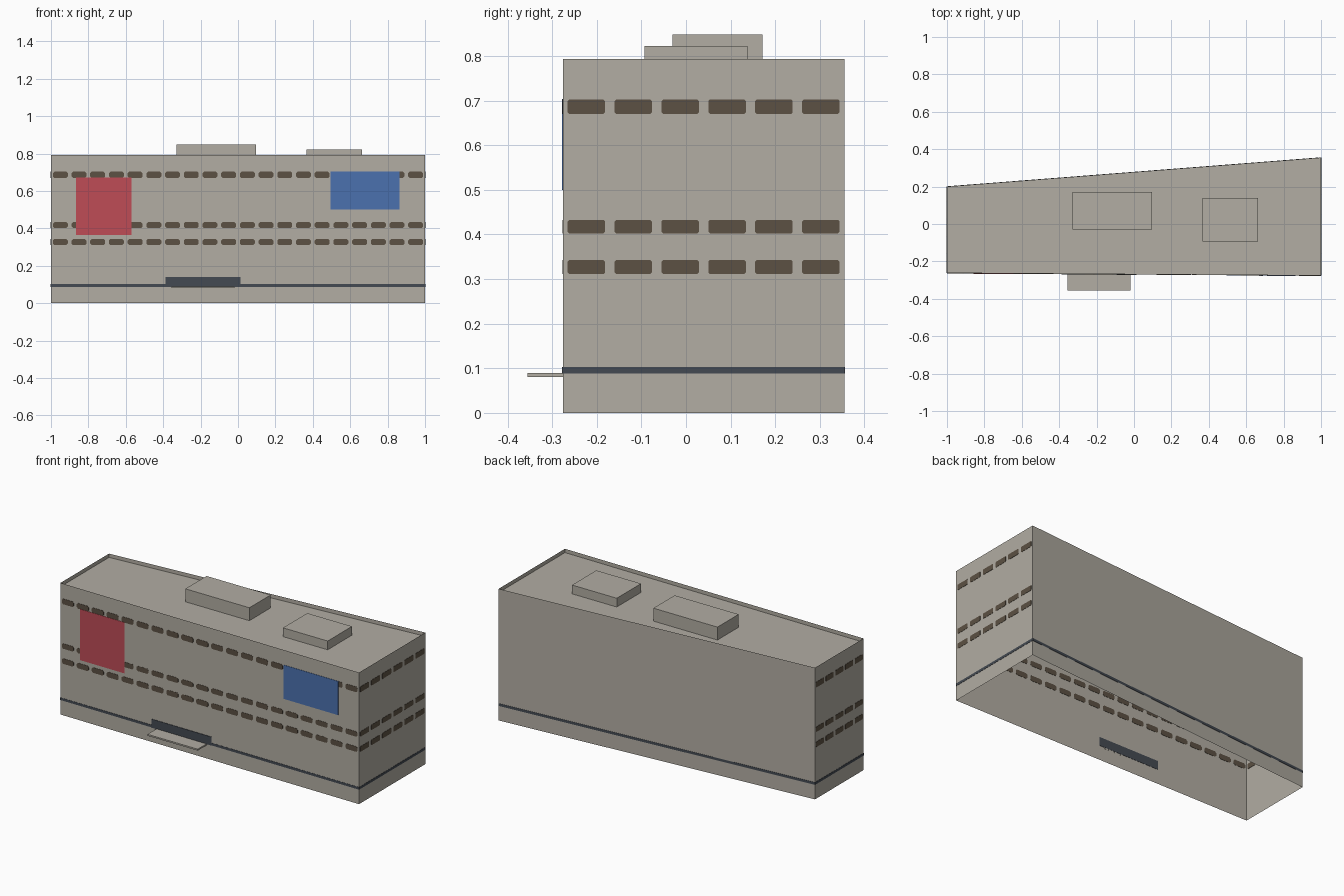
import bpy, bmesh
from mathutils import Vector

if "Cube" in bpy.data.objects:
    bpy.data.objects.remove(bpy.data.objects["Cube"])


def material(name, r, g, b):
    lin = [((c / 255 + 0.055) / 1.055) ** 2.4 for c in (r, g, b)]
    m = bpy.data.materials.new(name)
    m.diffuse_color = (*lin, 1)
    m.use_nodes = True
    m.node_tree.nodes["Principled BSDF"].inputs["Base Color"].default_value = m.diffuse_color
    return m


STONE = material("warm grey stone", 178, 173, 163)
GLASS = material("brown window", 92, 81, 67)
SLATE = material("dark slate", 68, 74, 82)
RED = material("red banner", 190, 76, 86)
BLUE = material("blue banner", 75, 113, 175)

# tapered footprint: front left, front right, back right, back left
FOOT = [Vector(p) for p in ((-1, -0.262), (1, -0.276), (1, 0.355), (-1, 0.2))]
WALL_TOP, ROOF_Z = 0.793, 0.77
ROWS = ((0.311, 0.343), (0.402, 0.433), (0.67, 0.703))


def finish(name, bm, mat):
    me = bpy.data.meshes.new(name)
    bm.to_mesh(me)
    bm.free()
    me.materials.append(mat)
    ob = bpy.data.objects.new(name, me)
    bpy.context.collection.objects.link(ob)
    return ob


def box(name, lo, hi, mat):
    bm = bmesh.new()
    bmesh.ops.create_cube(bm, size=1)
    for v in bm.verts:
        v.co = [l + (c + 0.5) * (h - l) for c, l, h in zip(v.co, lo, hi)]
    finish(name, bm, mat)


def plate(bm, side, u0, u1, z0, z1, inner, outer, cut=0.0):
    """Thin plate on a wall, from `inner` to `outer` along the outward normal."""
    a, b = FOOT[side], FOOT[(side + 1) % 4]
    d = (b - a).normalized()
    n = Vector((d.y, -d.x))
    if cut:
        pts = [(u0 + cut, z0), (u1 - cut, z0), (u1, z0 + cut), (u1, z1 - cut),
               (u1 - cut, z1), (u0 + cut, z1), (u0, z1 - cut), (u0, z0 + cut)]
    else:
        pts = [(u0, z0), (u1, z0), (u1, z1), (u0, z1)]
    rings = [[bm.verts.new((*(a + d * u + n * o), z)) for u, z in pts]
             for o in (inner, outer)]
    bm.faces.new(rings[1])
    bm.faces.new(rings[0][::-1])
    for i in range(len(pts)):
        j = (i + 1) % len(pts)
        bm.faces.new((rings[0][i], rings[0][j], rings[1][j], rings[1][i]))


# walls: open at the bottom, rising past the roof as a thin parapet
bm = bmesh.new()
low = [bm.verts.new((*p, 0)) for p in FOOT]
high = [bm.verts.new((*p, WALL_TOP)) for p in FOOT]
for i in range(4):
    j = (i + 1) % 4
    bm.faces.new((low[i], low[j], high[j], high[i]))
finish("outer_walls", bm, STONE)

# recessed flat roof
bm = bmesh.new()
bm.faces.new([bm.verts.new((*p, ROOF_Z)) for p in FOOT])
finish("roof", bm, STONE)

# rooftop plant rooms
box("large_roof_block", (-0.33, -0.03, ROOF_Z), (0.097, 0.172, 0.848), STONE)
box("small_roof_block", (0.365, -0.093, ROOF_Z), (0.663, 0.138, 0.823), STONE)

# window rows on the front and both ends, showing inside and outside
for side, count, name in ((0, 20, "front"), (1, 6, "right"), (3, 5, "left")):
    length = (FOOT[(side + 1) % 4] - FOOT[side]).length
    pitch = length / count
    bm = bmesh.new()
    for z0, z1 in ROWS:
        for k in range(count):
            plate(bm, side, (k + 0.1) * pitch, (k + 0.9) * pitch, z0, z1,
                  -0.0015, 0.0015, 0.008 if side == 0 else 0.004)
    finish(name + "_windows", bm, GLASS)

# dark band around the base
bm = bmesh.new()
for side in range(4):
    plate(bm, side, 0, (FOOT[(side + 1) % 4] - FOOT[side]).length,
          0.088, 0.103, 0.0002, 0.0015)
finish("base_band", bm, SLATE)

# banners and entrance sign board on the front
for name, x0, x1, z0, z1, inner, outer, mat in (
        ("red_panel", -0.867, -0.57, 0.365, 0.672, 0.001, 0.003, RED),
        ("blue_panel", 0.495, 0.863, 0.5, 0.704, 0.001, 0.003, BLUE),
        ("entrance_sign_board", -0.387, 0.013, 0.087, 0.139, -0.0015, 0.003, SLATE)):
    bm = bmesh.new()
    plate(bm, 0, x0 + 1, x1 + 1, z0, z1, inner, outer)
    finish(name, bm, mat)

# entrance canopy
box("entrance_canopy", (-0.355, -0.355, 0.08), (-0.02, -0.268, 0.089), STONE)
